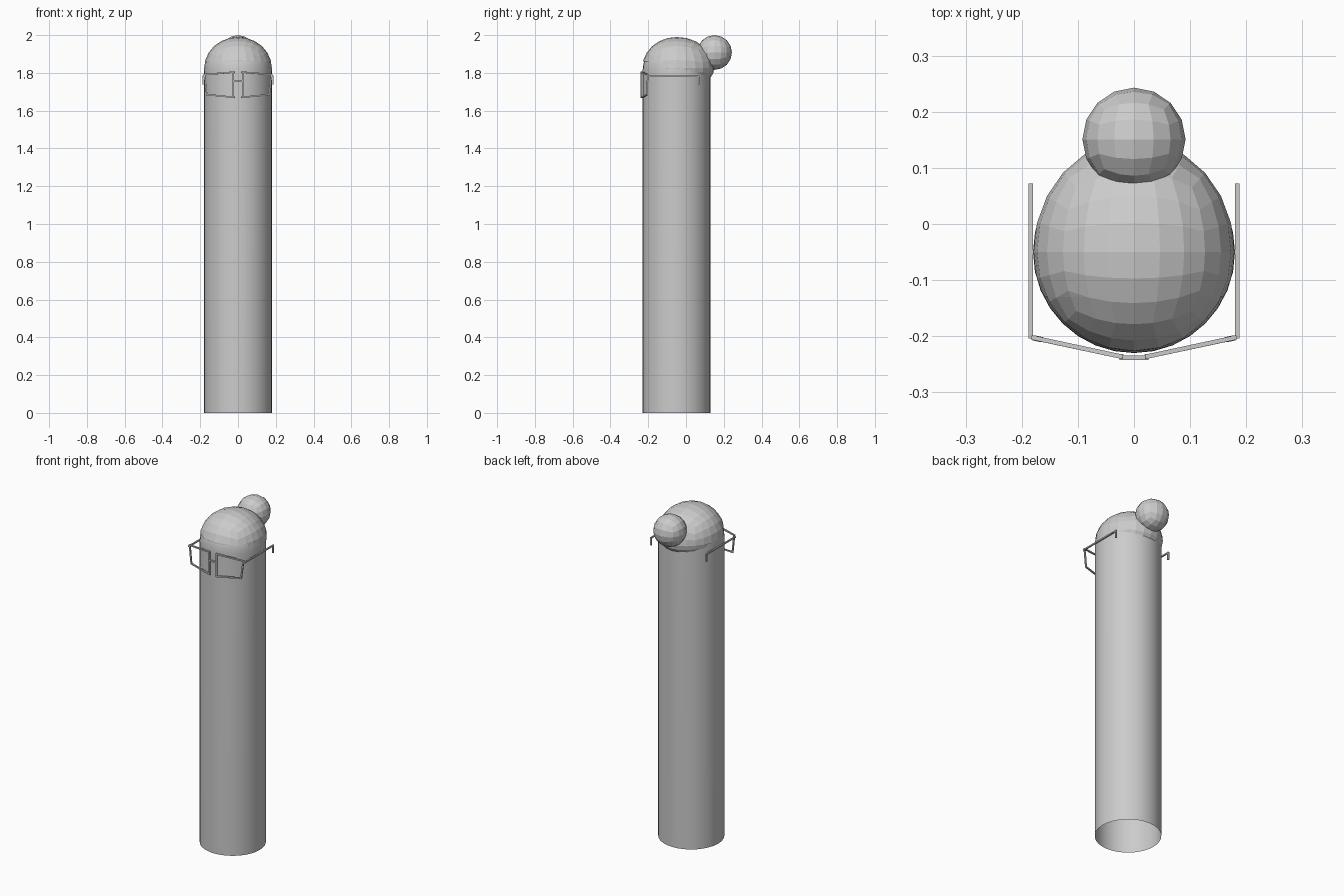
import bpy, bmesh, math
from mathutils import Vector

if "Cube" in bpy.data.objects:
    bpy.data.objects.remove(bpy.data.objects["Cube"])

grey = bpy.data.materials.new("plain_grey")
grey.diffuse_color = (0.6, 0.6, 0.6, 1)
grey.use_nodes = True
grey.node_tree.nodes["Principled BSDF"].inputs["Base Color"].default_value = grey.diffuse_color


def finish(name, bm):
    me = bpy.data.meshes.new(name)
    bmesh.ops.recalc_face_normals(bm, faces=bm.faces)
    bm.to_mesh(me)
    bm.free()
    me.materials.append(grey)
    ob = bpy.data.objects.new(name, me)
    bpy.context.collection.objects.link(ob)
    return ob


def quad_sphere(n):
    """Unit sphere made from a gridded cube."""
    bm = bmesh.new()
    bmesh.ops.create_cube(bm, size=2)
    bmesh.ops.subdivide_edges(bm, edges=bm.edges[:], cuts=n - 1, use_grid_fill=True)
    for v in bm.verts:
        v.co = Vector([math.tan(c * math.pi / 4) for c in v.co]).normalized()
    return bm


def bar(bm, a, b, t=0.008):
    """Square bar between two points."""
    a, b = Vector(a), Vector(b)
    d = b - a
    m = bmesh.ops.create_cube(bm, size=1)["verts"]
    up = Vector((0, 0, 1)) if abs(d.normalized().z) < 0.9 else Vector((0, 1, 0))
    side = d.cross(up).normalized()
    up = side.cross(d).normalized()
    mid = (a + b) / 2
    length = d.length + t
    for v in m:
        x, y, z = v.co
        v.co = mid + d.normalized() * x * length + side * y * t + up * z * t


# Body: tall tube, open at the bottom, with a rounded crown
R, CY, SIDES = 0.18, -0.05, 32
profile = [(R, 0), (R, 1.78)]
for k in range(1, 8):
    h = k / 8
    profile.append((R * (1 - h ** 3) ** (1 / 3), 1.78 + 0.16 * h))
bm = bmesh.new()
rings = []
for r, z in profile:
    rings.append([bm.verts.new((r * math.cos(i * math.tau / SIDES),
                                CY + r * math.sin(i * math.tau / SIDES), z))
                  for i in range(SIDES)])
for lo, hi in zip(rings, rings[1:]):
    for i in range(SIDES):
        j = (i + 1) % SIDES
        bm.faces.new((lo[i], lo[j], hi[j], hi[i]))
bm.faces.new(rings[-1])
body = finish("body", bm)
bpy.context.view_layer.objects.active = body
body.select_set(True)
bpy.ops.object.shade_smooth_by_angle(angle=math.radians(40))
body.select_set(False)

# Hair: egg-shaped cap, longer at the nape, trimmed level above the brow
bm = quad_sphere(6)
for v in bm.verts:
    x, y, z = v.co
    v.co = (0.179 * x,
            CY + (0.2 if y > 0 else 0.182) * y,
            1.825 + (0.165 if z > 0 else 0.115) * z)
for co, no in (((0, 0, 1.86), (0, 0, 1)), ((0, -0.13, 0), (0, 1, 0))):
    bmesh.ops.bisect_plane(bm, geom=bm.verts[:] + bm.edges[:] + bm.faces[:],
                           plane_co=co, plane_no=no, dist=1e-5)
trim = [f for f in bm.faces
        if f.calc_center_median().z < 1.86 and f.calc_center_median().y < -0.13]
bmesh.ops.delete(bm, geom=trim, context='FACES')
finish("hair", bm)

# Hair bun
bm = quad_sphere(4)
for v in bm.verts:
    v.co = v.co * 0.092 + Vector((0, 0.151, 1.908))
finish("hair_bun", bm)

# Glasses: two angled frames, a bridge and hooked arms
bm = bmesh.new()
for s in (-1, 1):
    corners = [(s * 0.024, -0.236, 1.804), (s * 0.178, -0.203, 1.791),
               (s * 0.165, -0.206, 1.685), (s * 0.024, -0.236, 1.671)]
    for i in range(4):
        bar(bm, corners[i], corners[(i + 1) % 4])
    bar(bm, (s * 0.184, -0.2, 1.782), (s * 0.184, 0.068, 1.782))
    bar(bm, (s * 0.184, 0.068, 1.782), (s * 0.184, 0.068, 1.742))
bar(bm, (-0.022, -0.238, 1.755), (0.022, -0.238, 1.755))
finish("glasses", bm)
